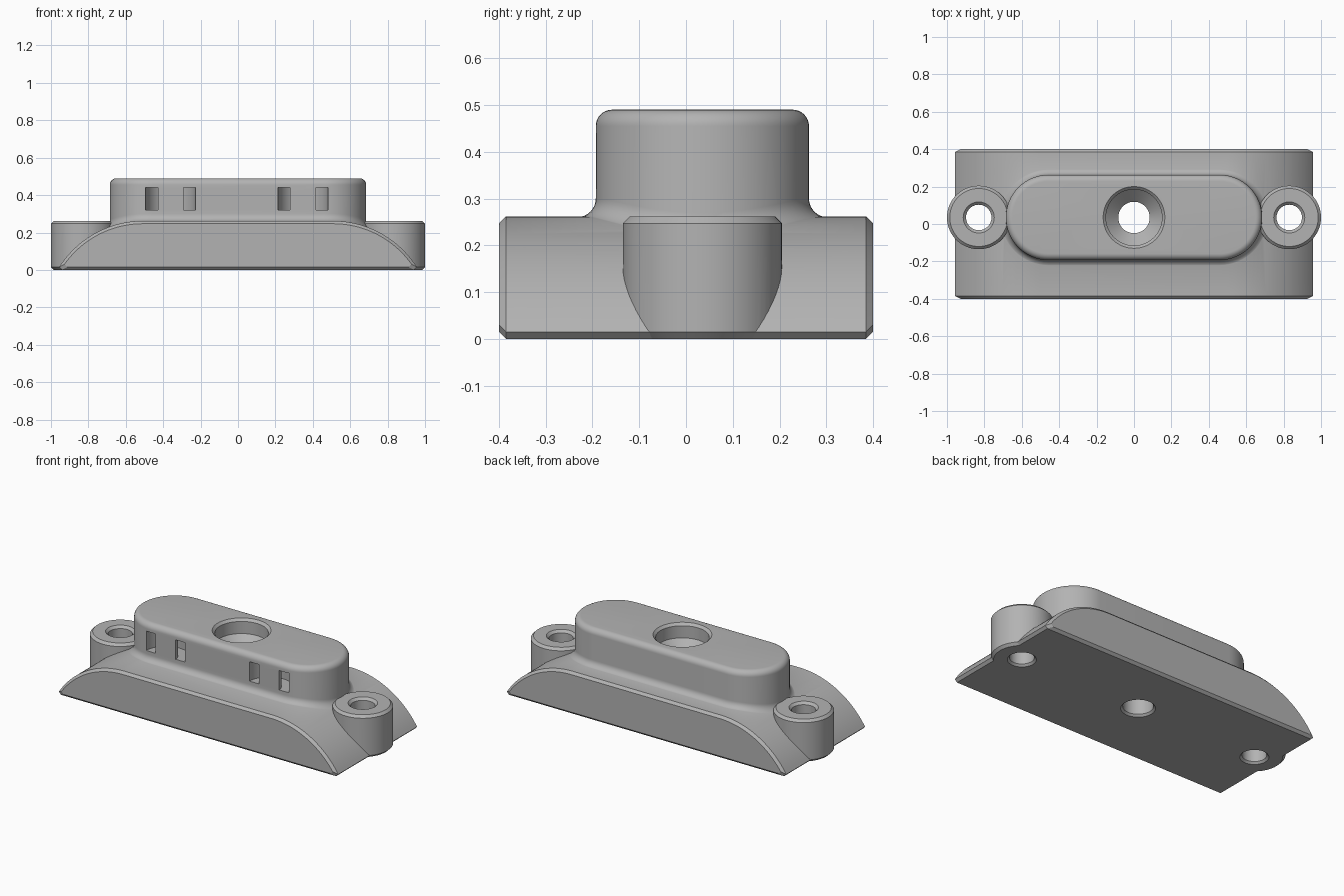
import bpy, bmesh
from math import sin, cos, pi, sqrt, asin

if "Cube" in bpy.data.objects:
    bpy.data.objects.remove(bpy.data.objects["Cube"])

grey = bpy.data.materials.new("plain_grey")
grey.use_nodes = True
colour = (0.45, 0.45, 0.45, 1)
grey.diffuse_color = colour
grey.node_tree.nodes["Principled BSDF"].inputs["Base Color"].default_value = colour

DECK, HALF_DEPTH, CHAMFER = 0.262, 0.4, 0.015
ARC_R, ARC_X = 0.53, 0.508        # rounded shoulders of the base
MID_Y, BOSS_X = 0.035, 0.83


def loft(name, rings, ring_loop=False):
    """Skin equal-length point rings; cap the ends or join last to first."""
    bm = bmesh.new()
    rows = [[bm.verts.new(p) for p in ring] for ring in rings]
    pairs = list(zip(rows, rows[1:]))
    if ring_loop:
        pairs.append((rows[-1], rows[0]))
    else:
        bm.faces.new(rows[0])
        bm.faces.new(rows[-1])
    for a, b in pairs:
        for i in range(len(a)):
            j = (i + 1) % len(a)
            bm.faces.new((a[i], a[j], b[j], b[i]))
    bmesh.ops.recalc_face_normals(bm, faces=bm.faces)
    mesh = bpy.data.meshes.new(name)
    bm.to_mesh(mesh)
    bm.free()
    mesh.materials.append(grey)
    obj = bpy.data.objects.new(name, mesh)
    bpy.context.collection.objects.link(obj)
    return obj


def lathe(name, x, y, profile, ring_loop=False, n=64):
    rings = [[(x + r * cos(2 * pi * i / n), y + r * sin(2 * pi * i / n), z)
              for i in range(n)] for r, z in profile]
    return loft(name, rings, ring_loop)


def combine(target, tool, operation):
    mod = target.modifiers.new(operation.lower(), "BOOLEAN")
    mod.operation, mod.solver, mod.object = operation, "EXACT", tool
    bpy.context.view_layer.objects.active = target
    bpy.ops.object.modifier_apply(modifier=mod.name)
    bpy.data.objects.remove(tool)


def base_ring(y, inset):
    """Base outline: flat deck with a tangent arc down to each end."""
    r, n = ARC_R - inset, 24
    centre_z = DECK - ARC_R
    end = pi / 2 - asin((CHAMFER + inset - centre_z) / r)
    half = [(ARC_X + r * sin(end * i / n), centre_z + r * cos(end * i / n))
            for i in range(n + 1)]
    half.append((half[-1][0] - CHAMFER, inset))
    return [(x, y, z) for x, z in half] + [(-x, y, z) for x, z in reversed(half)]


def deck_height(x):
    d = max(0, abs(x) - ARC_X)
    return DECK - ARC_R + sqrt(ARC_R ** 2 - d * d)


def stadium(offset, height, follow_deck=False):
    """Rounded-end ring, at a fixed height or measured from the deck surface."""
    pts, n, r = [], 32, 0.228 + offset
    for side in (1, -1):
        for i in range(n + 1):
            a = -pi / 2 + pi * i / n
            x, y = side * (0.457 + r * cos(a)), MID_Y + side * r * sin(a)
            pts.append((x, y, height + (deck_height(x) if follow_deck else 0)))
    return pts


# Base block with chamfered front and back edges
h, c = HALF_DEPTH, CHAMFER
mount = loft("mount_body", [base_ring(-h, c), base_ring(c - h, 0),
                            base_ring(h - c, 0), base_ring(h, c)])

# Raised housing with a flared foot and rounded top edge
steps, foot, lip, top = 8, 0.04, 0.035, 0.49
angles = [pi / 2 * i / steps for i in range(steps + 1)]
rings = [stadium(0, 0.1)]
rings += [stadium(foot * (1 - sin(a)), foot * (1 - cos(a)) - 0.002, True) for a in angles]
rings += [stadium(-lip * (1 - cos(a)), top - lip + lip * sin(a)) for a in angles]
combine(mount, loft("housing", rings), "UNION")

# Screw bosses at both ends
for side in (1, -1):
    combine(mount, lathe("boss", side * BOSS_X, MID_Y,
            [(0.155, 0), (0.17, c), (0.17, DECK - c), (0.155, DECK)]), "UNION")

# Through holes with chamfered mouths
for side in (1, -1):
    combine(mount, lathe("boss_hole", side * BOSS_X, MID_Y,
            [(0.095, -c), (0.068, 0.012), (0.068, DECK - c), (0.098, DECK + c)]),
            "DIFFERENCE")

# Central countersunk bore
combine(mount, lathe("centre_bore", 0, MID_Y,
        [(0.11, -c), (0.084, 0.012), (0.084, 0.335), (0.15, 0.4),
         (0.15, top - c), (0.18, top + c)]), "DIFFERENCE")

# Curved strap tunnels opening on the front wall
for x in (-0.36, 0.348):
    combine(mount, lathe("strap_tunnel", x, MID_Y - 0.228,
            [(0.069, 0.32), (0.134, 0.32), (0.134, 0.44), (0.069, 0.44)], True),
            "DIFFERENCE")

# Smooth shading with crisp edges
bpy.ops.object.select_all(action="DESELECT")
mount.select_set(True)
bpy.context.view_layer.objects.active = mount
bpy.ops.object.shade_smooth_by_angle(angle=0.45)
